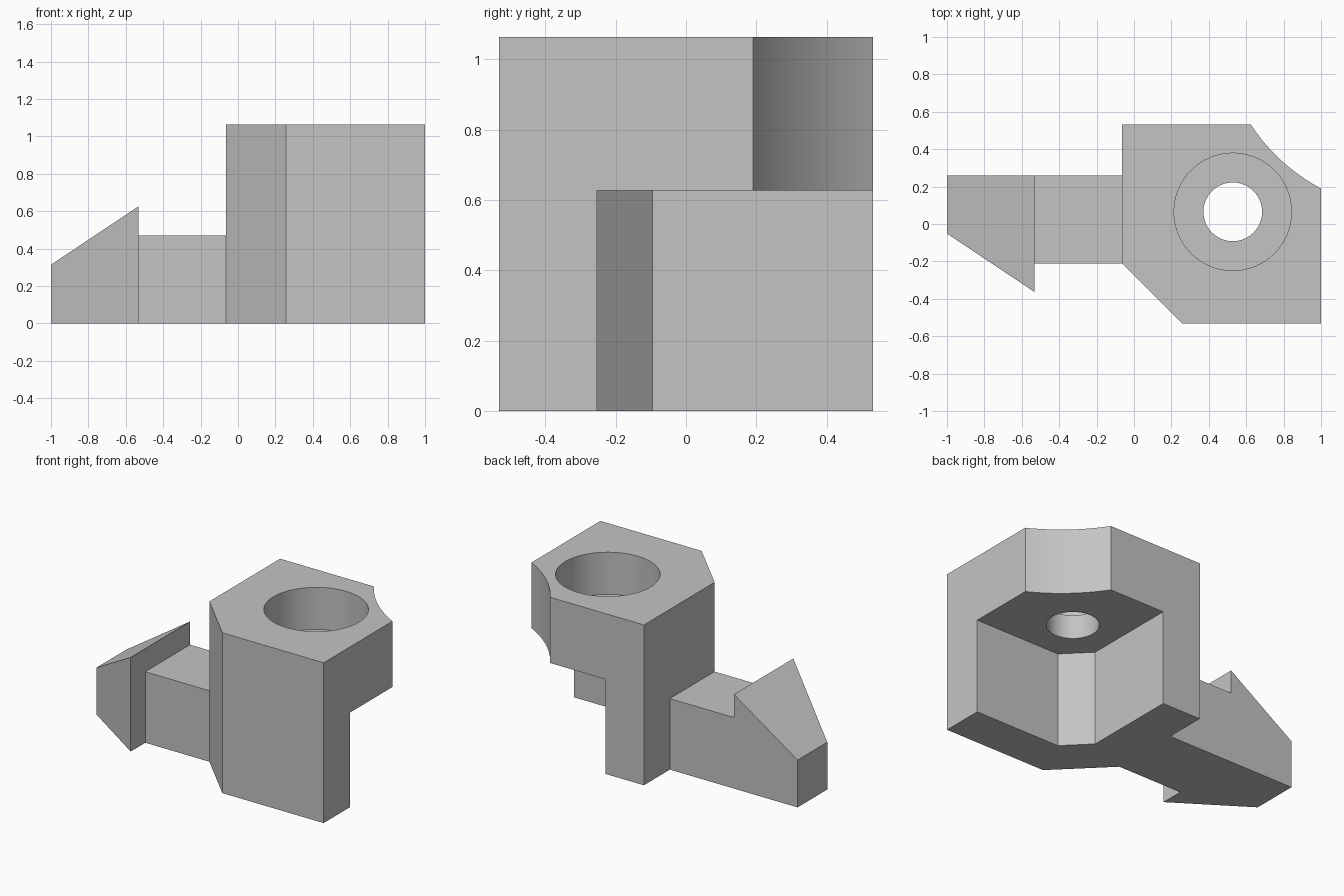
import bpy
import bmesh
import math
from mathutils import Vector

if "Cube" in bpy.data.objects:
    bpy.data.objects.remove(bpy.data.objects["Cube"], do_unlink=True)

grey = bpy.data.materials.new("plain_grey")
grey.use_nodes = True
colour = (0.55, 0.55, 0.55, 1)
grey.diffuse_color = colour
grey.node_tree.nodes["Principled BSDF"].inputs["Base Color"].default_value = colour


def prism(name, outline, bottom, top):
    """Upright prism; top is a height or a function of x."""
    height = top if callable(top) else lambda x: top
    bm = bmesh.new()
    low = [bm.verts.new((x, y, bottom)) for x, y in outline]
    high = [bm.verts.new((x, y, height(x))) for x, y in outline]
    bm.faces.new(low)
    bm.faces.new(high)
    for i in range(len(low)):
        j = (i + 1) % len(low)
        bm.faces.new((low[i], low[j], high[j], high[i]))
    bmesh.ops.recalc_face_normals(bm, faces=bm.faces)
    mesh = bpy.data.meshes.new(name)
    bm.to_mesh(mesh)
    bm.free()
    mesh.materials.append(grey)
    obj = bpy.data.objects.new(name, mesh)
    bpy.context.collection.objects.link(obj)
    return obj


def arc(start, end, sagitta, steps):
    """Points from start to end, bulging to the right of travel."""
    a, b = Vector(start), Vector(end)
    chord = b - a
    side = Vector((chord.y, -chord.x)).normalized()
    radius = chord.length ** 2 / (8 * sagitta) + sagitta / 2
    centre = (a + b) / 2 - side * (radius - sagitta)
    half = math.asin(chord.length / (2 * radius))
    along = chord.normalized()
    turns = [half * (2 * i / steps - 1) for i in range(steps + 1)]
    return [tuple(centre + radius * (along * math.sin(t) + side * math.cos(t)))
            for t in turns]


def circle(x, y, radius, steps=64):
    turns = [2 * math.pi * i / steps for i in range(steps)]
    return [(x + radius * math.cos(t), y + radius * math.sin(t)) for t in turns]


def cut(target, cutter):
    cutter.hide_render = True
    mod = target.modifiers.new("cut", "BOOLEAN")
    mod.operation = "DIFFERENCE"
    mod.solver = "EXACT"
    mod.object = cutter
    bpy.context.view_layer.objects.active = target
    bpy.ops.object.modifier_apply(modifier=mod.name)
    bpy.data.objects.remove(cutter, do_unlink=True)


# Main block with a chamfered front corner and a scooped back corner
LEFT, SIDE, HEIGHT = -0.063, 0.531, 1.063
scoop = arc((1, 0.19), (0.625, SIDE), 0.032, 16)
# The scoop curves inwards, towards the bore
body = prism("main_block",
             [(LEFT, -0.21), (0.257, -SIDE), (1, -SIDE)] +
             arc((0.625, SIDE), (1, 0.19), 0.032, 16)[::-1] + [(LEFT, SIDE)],
             0, HEIGHT)

# Lower pocket, leaving two walls joined by an inner chamfer
SHELF = 0.627
cut(body, prism("pocket_cutter",
                [(0.377, -0.253), (1.2, -0.253), (1.2, 0.8),
                 (0.22, 0.8), (0.22, -0.095)], -0.2, SHELF))

# Stepped bore through the upper slab
BORE = (0.528, 0.065)
cut(body, prism("wide_bore_cutter", circle(*BORE, 0.314), 0.784, 1.3))
cut(body, prism("narrow_bore_cutter", circle(*BORE, 0.157), 0.5, 0.9))

# Neck and barbed hook
BACK, BARB = 0.259, -0.533
neck = prism("neck", [(BARB, -0.21), (LEFT, -0.21), (LEFT, BACK), (BARB, BACK)],
             0, 0.471)
hook = prism("hook", [(-1, -0.052), (BARB, -0.363), (BARB, BACK), (-1, BACK)],
             0, lambda x: 0.314 + (x + 1) * 0.311 / (BARB + 1))

# Smooth the curved walls only
bpy.ops.object.select_all(action="DESELECT")
body.select_set(True)
bpy.context.view_layer.objects.active = body
bpy.ops.object.shade_smooth_by_angle(angle=math.radians(30))
